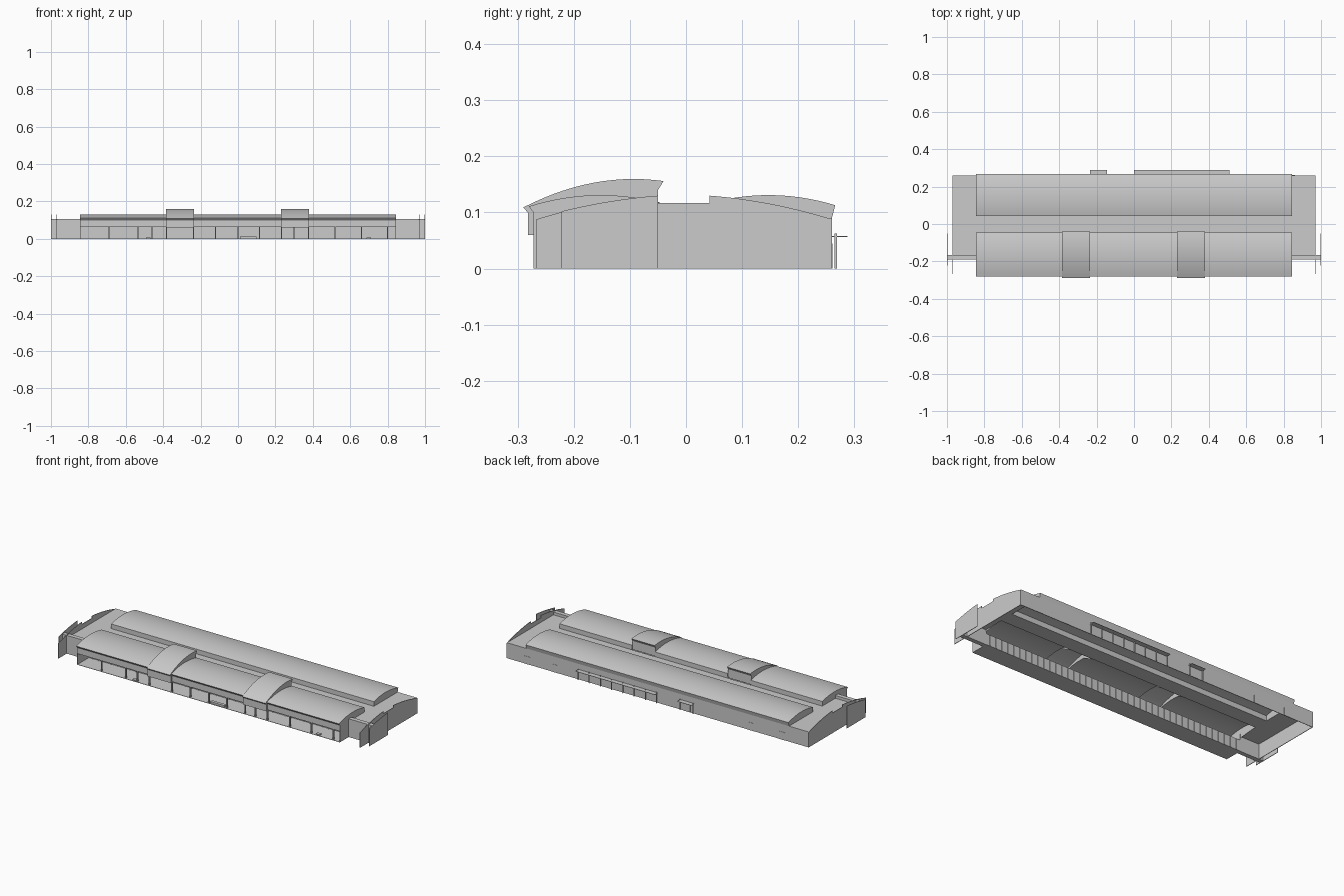
import bpy, bmesh

cube = bpy.data.objects.get("Cube")
if cube:
    bpy.data.objects.remove(cube)

grey = bpy.data.materials.new("light grey")
grey.use_nodes = True
grey.diffuse_color = (0.6, 0.6, 0.6, 1)
grey.node_tree.nodes["Principled BSDF"].inputs["Base Color"].default_value = (0.6, 0.6, 0.6, 1)
parts = []


def finish(name, bm):
    bmesh.ops.recalc_face_normals(bm, faces=bm.faces)
    mesh = bpy.data.meshes.new(name)
    bm.to_mesh(mesh)
    bm.free()
    mesh.materials.append(grey)
    obj = bpy.data.objects.new(name, mesh)
    bpy.context.collection.objects.link(obj)
    parts.append(obj)
    return obj


def boxes(name, limits):
    """One object made of boxes given as x0, x1, y0, y1, z0, z1."""
    bm = bmesh.new()
    for x0, x1, y0, y1, z0, z1 in limits:
        made = bmesh.ops.create_cube(bm, size=1)["verts"]
        for v in made:
            v.co = ((x0 + x1) / 2 + v.co.x * (x1 - x0),
                    (y0 + y1) / 2 + v.co.y * (y1 - y0),
                    (z0 + z1) / 2 + v.co.z * (z1 - z0))
    return finish(name, bm)


def sheet(name, profile, x0, x1, cap=None, ends=()):
    """Sweep an open (y, z) profile along x and close the chosen ends."""
    bm = bmesh.new()
    rows = [[bm.verts.new((x, y, z)) for y, z in profile] for x in (x0, x1)]
    for i in range(len(profile) - 1):
        bm.faces.new((rows[0][i], rows[0][i + 1], rows[1][i + 1], rows[1][i]))
    for x in ends:
        bm.faces.new([bm.verts.new((x, y, z)) for y, z in cap or profile])
    return finish(name, bm)


def panel(name, outline, x, thick=0.003):
    return sheet(name, outline + outline[:1], x - thick / 2, x + thick / 2,
                 outline, (x - thick / 2, x + thick / 2))


def arc(a, mid, b, n=14):
    """Smooth arch through three (y, z) points."""
    points = []
    for i in range(n + 1):
        y = a[0] + (b[0] - a[0]) * i / n
        z = 0
        for p, q, r in ((a, mid, b), (mid, a, b), (b, a, mid)):
            z += p[1] * (y - q[0]) * (y - r[0]) / ((p[0] - q[0]) * (p[0] - r[0]))
        points.append((y, z))
    return points


ROOF, HALL, END = 0.09, 0.845, 0.97
BAYS = ((-0.385, -0.235), (0.23, 0.38))

# Flat roof: middle strip and two ends
roof = [(-HALL, HALL, -0.045, 0.042, ROOF - 0.003, ROOF)]
roof += [(min(s * HALL, s * END), max(s * HALL, s * END), -0.165, 0.258, ROOF - 0.003, ROOF)
         for s in (-1, 1)]
boxes("flat_roof", roof)

# Outer walls and porch floor
boxes("back_wall", [(-END, END, 0.257, 0.26, 0, ROOF)])
boxes("shop_wall", [(-HALL, HALL, -0.167, -0.164, 0, 0.065)])
boxes("porch_floor", [(-HALL, HALL, -0.272, -0.165, 0, 0.002)])

# Rear vault
rear_arch = arc((0.042, 0.117), (0.15, 0.131), (0.266, 0.113))
sheet("rear_vault", [(0.042, ROOF)] + rear_arch + [(0.26, ROOF)], -HALL, HALL,
      ends=(-HALL, HALL))

# Front vault in three lengths, with a hanging fascia
front_arch = arc((-0.045, 0.117), (-0.155, 0.131), (-0.28, 0.111))
front = [(-0.045, ROOF)] + front_arch + [(-0.272, 0.1), (-0.272, 0.065)]
spans = ((-HALL, BAYS[0][0]), (BAYS[0][1], BAYS[1][0]), (BAYS[1][1], HALL))
for i, (x0, x1) in enumerate(spans):
    sheet(f"front_vault_{i + 1}", front, x0, x1, ends=[x for x in (x0, x1) if abs(x) == HALL])

# Raised bays between the vault lengths
bay_arch = arc((-0.04, 0.156), (-0.15, 0.1555), (-0.29, 0.109))
bay = [(-0.05, ROOF), (-0.05, 0.14)] + bay_arch + [(-0.282, 0.1), (-0.282, 0.06)]
bay_side = bay + [(-0.272, 0.06), (-0.272, 0.1)] + front_arch[::-1]
for i, (x0, x1) in enumerate(BAYS):
    sheet(f"raised_bay_{i + 1}", bay, x0, x1, bay_side, (x0, x1))

# Arched end panels, outer panels, wing walls and porch ends
front_curve = arc((-0.05, 0.13), (-0.16, 0.115), (-0.266, 0.088))
rear_curve = arc((0.26, 0.088), (0.155, 0.1145), (0.042, 0.13))
end_outline = ([(-0.266, 0), (0.26, 0)] + rear_curve
               + [(0.042, 0.117), (-0.05, 0.117)] + front_curve)
outer_curve = arc((-0.05, 0.13), (-0.14, 0.119), (-0.222, 0.102))
for side, s in (("left", 1), ("right", -1)):
    panel(side + "_end_panel", end_outline, s * END)
    panel(side + "_outer_panel", [(-0.222, 0), (-0.05, 0)] + outer_curve, s * 0.9985)
    wing = sorted((s * HALL, s * 0.998))
    boxes(side + "_wing_wall", [(*wing, -0.19, -0.165, 0, 0.106)])
    porch = sorted((s * HALL, s * (HALL - 0.003)))
    boxes(side + "_porch_end", [(*porch, -0.272, -0.165, 0, 0.1)])

# Porch posts
posts = (-0.69, -0.535, -0.46, -0.382, -0.238, -0.12, 0, 0.115,
         0.233, 0.3, 0.377, 0.52, 0.66, 0.8)
boxes("porch_posts", [(x - 0.003, x + 0.003, -0.271, -0.262, 0, 0.068) for x in posts])

# Mullions on the shop wall
boxes("shop_mullions", [(-0.82 + i * 0.04, -0.816 + i * 0.04, -0.171, -0.16, 0, 0.06)
                        for i in range(42)])

# Low steps on the porch
boxes("porch_steps", [(x - w, x + w, -0.268, -0.25, 0, h)
                      for x, w, h in ((-0.48, 0.012, 0.008), (0.055, 0.045, 0.013),
                                      (0.7, 0.012, 0.008))])

# Rear canopies with posts, and rear doors
canopies = ((-0.235, -0.145), (0, 0.51))
boxes("rear_canopies", [(x0, x1, 0.26, 0.288, 0.056, 0.058) for x0, x1 in canopies])
canopy_posts = []
for x0, x1 in canopies:
    n = max(1, round((x1 - x0) / 0.07))
    for i in range(n + 1):
        x = x0 + 0.002 + (x1 - x0 - 0.004) * i / n
        canopy_posts.append((x - 0.002, x + 0.002, 0.265, 0.269, 0, 0.063))
boxes("rear_canopy_posts", canopy_posts)
boxes("rear_doors", [(x - 0.02, x + 0.02, 0.26, 0.2615, 0, 0.045)
                     for x in (-0.8, -0.6, -0.19, 0.66, 0.84)])

# Smooth arches with sharp edges kept
bpy.ops.object.select_all(action='DESELECT')
for obj in parts:
    obj.select_set(True)
bpy.context.view_layer.objects.active = parts[0]
bpy.ops.object.shade_smooth_by_angle()
